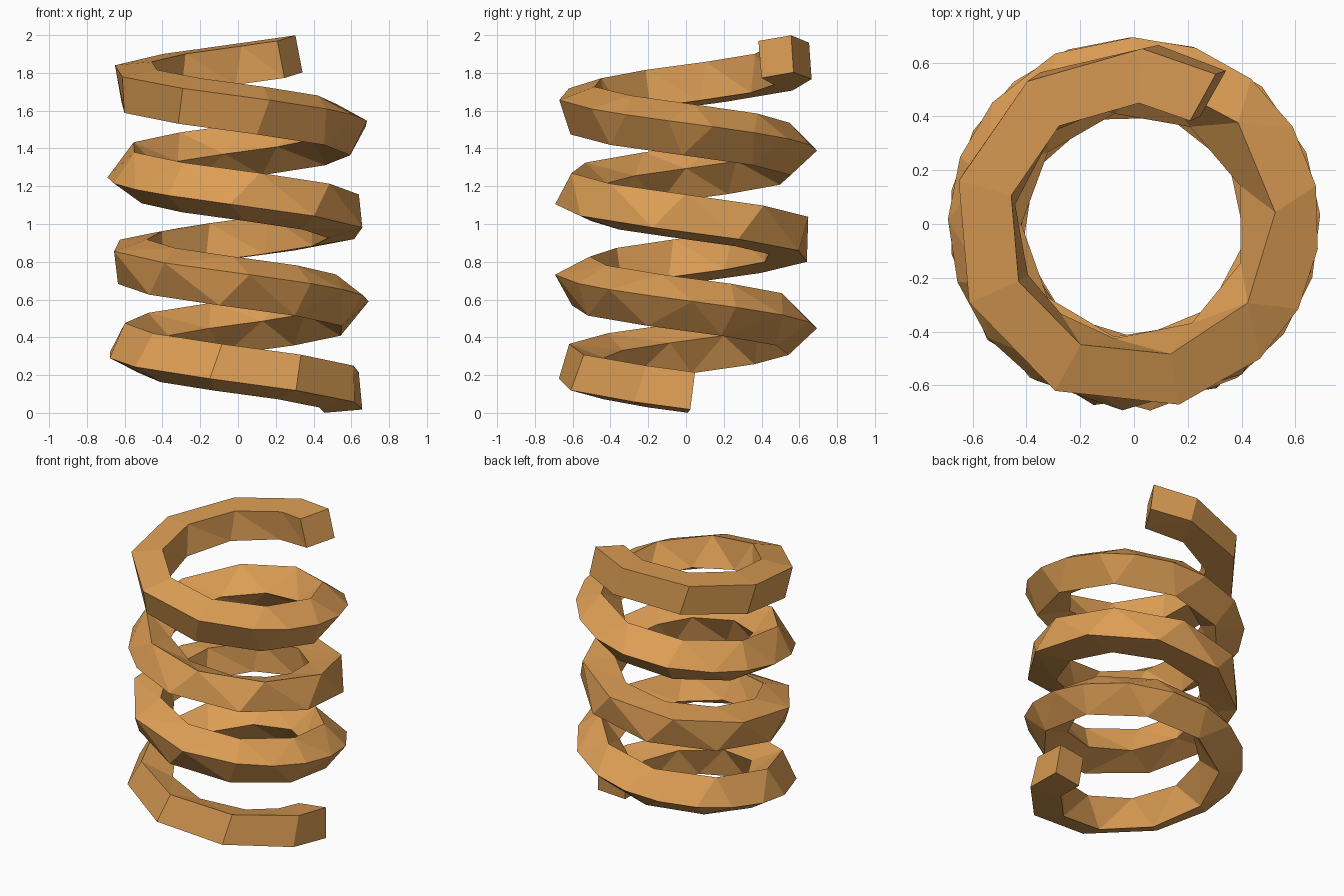
import bpy, bmesh
from math import sin, cos, radians, atan2
from mathutils import Vector

if "Cube" in bpy.data.objects:
    bpy.data.objects.remove(bpy.data.objects["Cube"])

RADIUS, HALF = 0.55, 0.10            # coil radius, half side of the square bar
A0, SWEEP = radians(3), radians(1383)  # clockwise going up
Z0, Z1 = 0.108, 1.886
RINGS = 140
pitch = atan2((Z1 - Z0) / SWEEP, RADIUS)
roll0 = radians(5)

# Square bar swept along the helix, rolling as a twist-free frame does
bm = bmesh.new()
prev = first = None
for i in range(RINGS + 1):
    t = i / RINGS
    a = A0 - SWEEP * t
    out = Vector((cos(a), sin(a), 0))
    ahead = Vector((sin(a), -cos(a), 0))
    up = Vector((0, 0, cos(pitch))) - ahead * sin(pitch)
    roll = roll0 + SWEEP * t * sin(pitch)
    u = out * cos(roll) + up * sin(roll)
    v = up * cos(roll) - out * sin(roll)
    c = out * RADIUS + Vector((0, 0, Z0 + (Z1 - Z0) * t))
    ring = [bm.verts.new(c + HALF * (p * u + q * v))
            for p, q in ((1, 1), (-1, 1), (-1, -1), (1, -1))]
    if prev:
        for k in range(4):
            n = (k + 1) % 4
            bm.faces.new((prev[k], prev[n], ring[n], ring[k]))
    else:
        first = ring
    prev = ring
# End caps
bm.faces.new(first)
bm.faces.new(prev)
bmesh.ops.recalc_face_normals(bm, faces=bm.faces[:])
mesh = bpy.data.meshes.new("coil_spring")
bm.to_mesh(mesh)
bm.free()

spring = bpy.data.objects.new("coil_spring", mesh)
bpy.context.collection.objects.link(spring)

# Low-poly faceting
dec = spring.modifiers.new("facets", 'DECIMATE')
dec.ratio = 320 / (RINGS * 8 + 4)

# Orange colour
mat = bpy.data.materials.new("orange")
mat.diffuse_color = (0.72, 0.34, 0.09, 1)
mat.use_nodes = True
mat.node_tree.nodes["Principled BSDF"].inputs["Base Color"].default_value = mat.diffuse_color
mesh.materials.append(mat)
